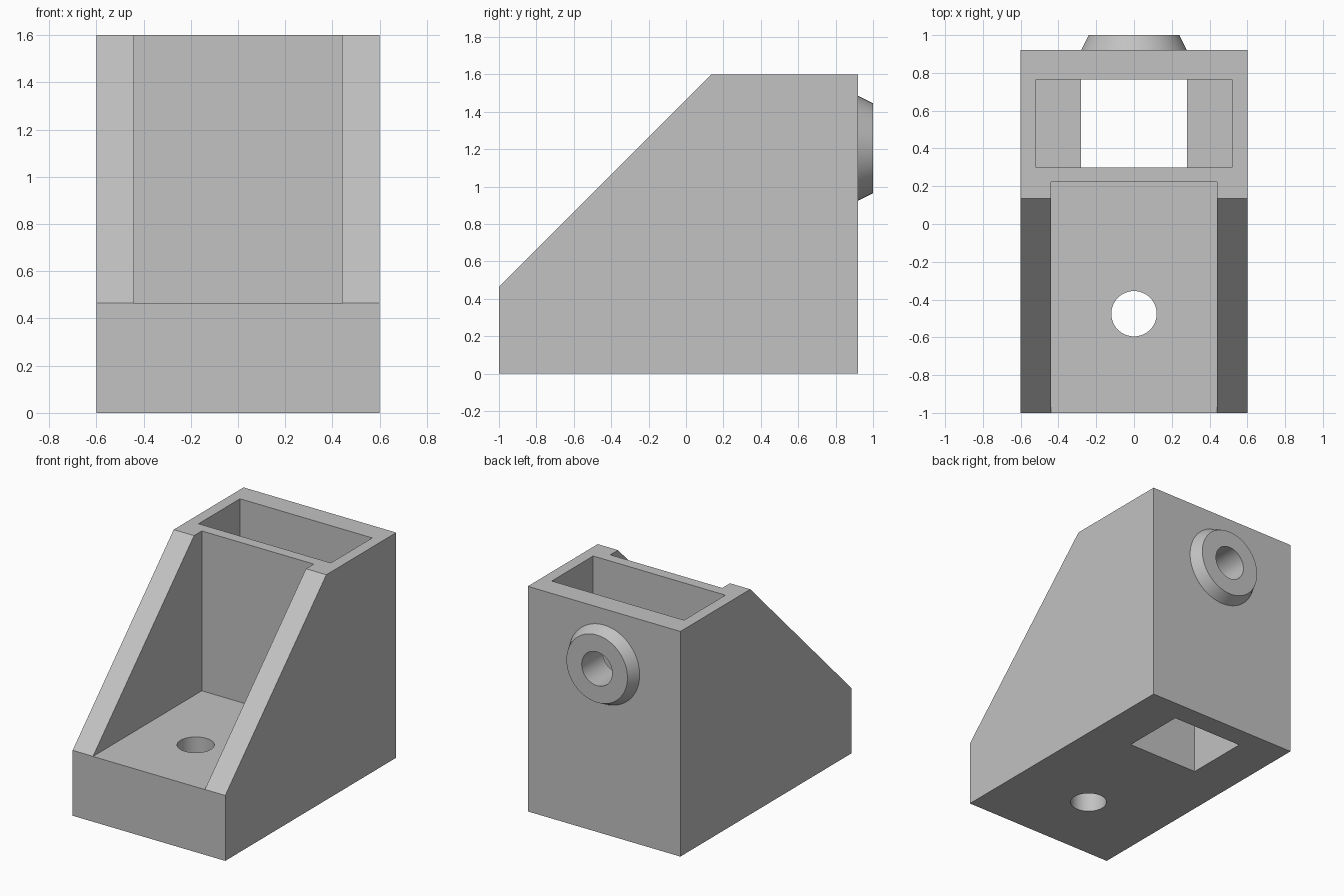
import bpy
import bmesh
import math
from mathutils import Matrix, Vector

if "Cube" in bpy.data.objects:
    bpy.data.objects.remove(bpy.data.objects["Cube"], do_unlink=True)

grey = bpy.data.materials.new("light grey")
grey.use_nodes = True
colour = (0.54, 0.54, 0.54, 1)
grey.diffuse_color = colour
grey.node_tree.nodes["Principled BSDF"].inputs["Base Color"].default_value = colour

FLOOR = 0.465
TOP = 1.6
BACK = 0.92
BOSS_Z = 1.205
BORE = 0.12


def finish(name, bm):
    bmesh.ops.recalc_face_normals(bm, faces=bm.faces)
    mesh = bpy.data.meshes.new(name)
    bm.to_mesh(mesh)
    bm.free()
    mesh.materials.append(grey)
    obj = bpy.data.objects.new(name, mesh)
    bpy.context.collection.objects.link(obj)
    return obj


def box(name, low, high):
    low, high = Vector(low), Vector(high)
    bm = bmesh.new()
    place = Matrix.Translation((low + high) / 2) @ Matrix.Diagonal((*(high - low), 1))
    bmesh.ops.create_cube(bm, size=1, matrix=place)
    return finish(name, bm)


def cone(name, centre, r1, r2, depth, turn=0):
    bm = bmesh.new()
    place = Matrix.Translation(centre) @ Matrix.Rotation(turn, 4, "X")
    bmesh.ops.create_cone(bm, cap_ends=True, segments=64, radius1=r1,
                          radius2=r2, depth=depth, matrix=place)
    return finish(name, bm)


def combine(target, tool, operation):
    tool.hide_render = True
    mod = target.modifiers.new(tool.name, "BOOLEAN")
    mod.operation = operation
    mod.solver = "EXACT"
    mod.object = tool
    bpy.context.view_layer.objects.active = target
    bpy.ops.object.modifier_apply(modifier=mod.name)
    bpy.data.objects.remove(tool, do_unlink=True)


# Body: side profile with a sloped front, extruded across the width
profile = [(-1, 0), (BACK, 0), (BACK, TOP), (0.135, TOP), (-1, FLOOR)]
bm = bmesh.new()
side = bm.faces.new([bm.verts.new((-0.6, y, z)) for y, z in profile])
swept = bmesh.ops.extrude_face_region(bm, geom=[side])
bmesh.ops.translate(bm, vec=(1.2, 0, 0),
                    verts=[v for v in swept["geom"] if isinstance(v, bmesh.types.BMVert)])
body = finish("bracket_body", bm)

# Tapered boss on the back, set slightly into the wall
slope = 0.04 / 0.08
sink = 0.03
boss = cone("back_boss", (0, (BACK - sink + 1) / 2, BOSS_Z),
            0.28 + sink * slope, 0.24, 0.08 + sink, -math.pi / 2)
combine(body, boss, "UNION")

# Open front tray, rear cavity and its narrower opening through the base
combine(body, box("tray_cutter", (-0.44, -1.2, FLOOR - 0.001), (0.44, 0.222, 2)), "DIFFERENCE")
combine(body, box("cavity_cutter", (-0.52, 0.3, FLOOR), (0.52, 0.765, 2)), "DIFFERENCE")
combine(body, box("opening_cutter", (-0.28, 0.3, -0.2), (0.28, 0.765, 0.7)), "DIFFERENCE")

# Round holes through the tray floor and the boss
combine(body, cone("floor_hole_cutter", (0, -0.475, 0.25), BORE, BORE, 0.8), "DIFFERENCE")
combine(body, cone("boss_hole_cutter", (0, 0.85, BOSS_Z), BORE, BORE, 0.5, -math.pi / 2), "DIFFERENCE")

# Smooth round walls, keep the edges sharp
bpy.ops.object.select_all(action="DESELECT")
body.select_set(True)
bpy.context.view_layer.objects.active = body
bpy.ops.object.shade_smooth_by_angle(angle=math.radians(20))
